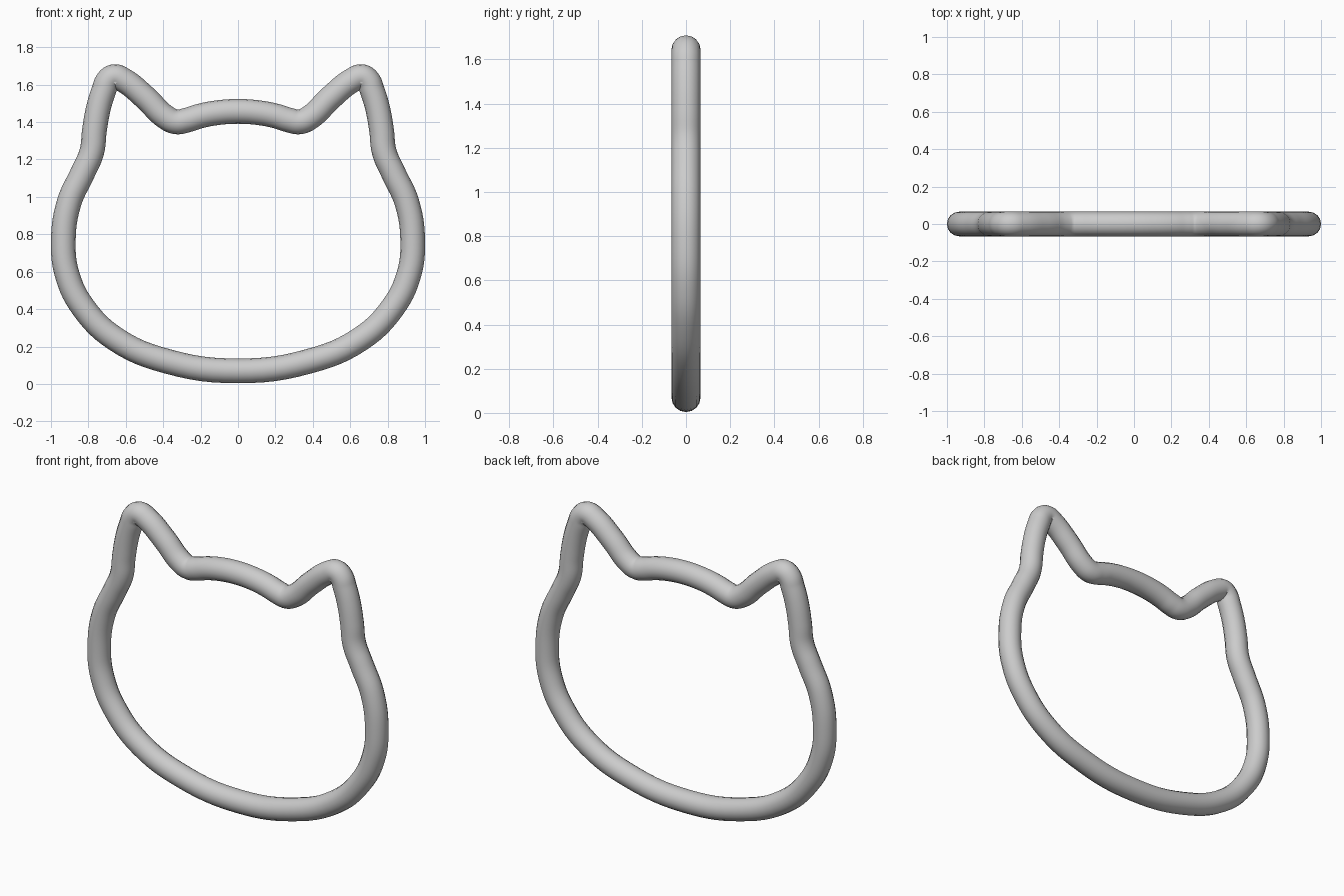
import bpy

if "Cube" in bpy.data.objects:
    bpy.data.objects.remove(bpy.data.objects["Cube"])

# Half of the centre line (x, z), from the middle of the top round to the bottom
half = [
    (0.0, 1.457), (0.11, 1.45), (0.20, 1.433), (0.275, 1.41), (0.33, 1.401), (0.385, 1.425),
    (0.495, 1.53), (0.615, 1.626), (0.662, 1.643), (0.695, 1.622), (0.717, 1.57),
    (0.745, 1.48), (0.767, 1.36), (0.782, 1.24), (0.832, 1.125), (0.903, 0.97),
    (0.934, 0.76), (0.912, 0.58), (0.825, 0.405), (0.655, 0.24), (0.375, 0.12), (0.0, 0.07),
]
path = half + [(-x, z) for x, z in reversed(half[1:-1])]

# Closed smooth curve with a round section
curve = bpy.data.curves.new("cat_head_outline", "CURVE")
curve.dimensions = "3D"
curve.bevel_depth = 0.066
curve.bevel_resolution = 6
curve.resolution_u = 6
spline = curve.splines.new("BEZIER")
spline.bezier_points.add(len(path) - 1)
for p, (x, z) in zip(spline.bezier_points, path):
    p.co = (x, 0, z)
    p.handle_left_type = p.handle_right_type = "AUTO"
spline.use_cyclic_u = True

ring = bpy.data.objects.new("cat_head_outline", curve)
bpy.context.collection.objects.link(ring)

# Turn the tube into a smooth mesh
bpy.context.view_layer.objects.active = ring
ring.select_set(True)
bpy.ops.object.convert(target="MESH")
bpy.ops.object.shade_smooth()
